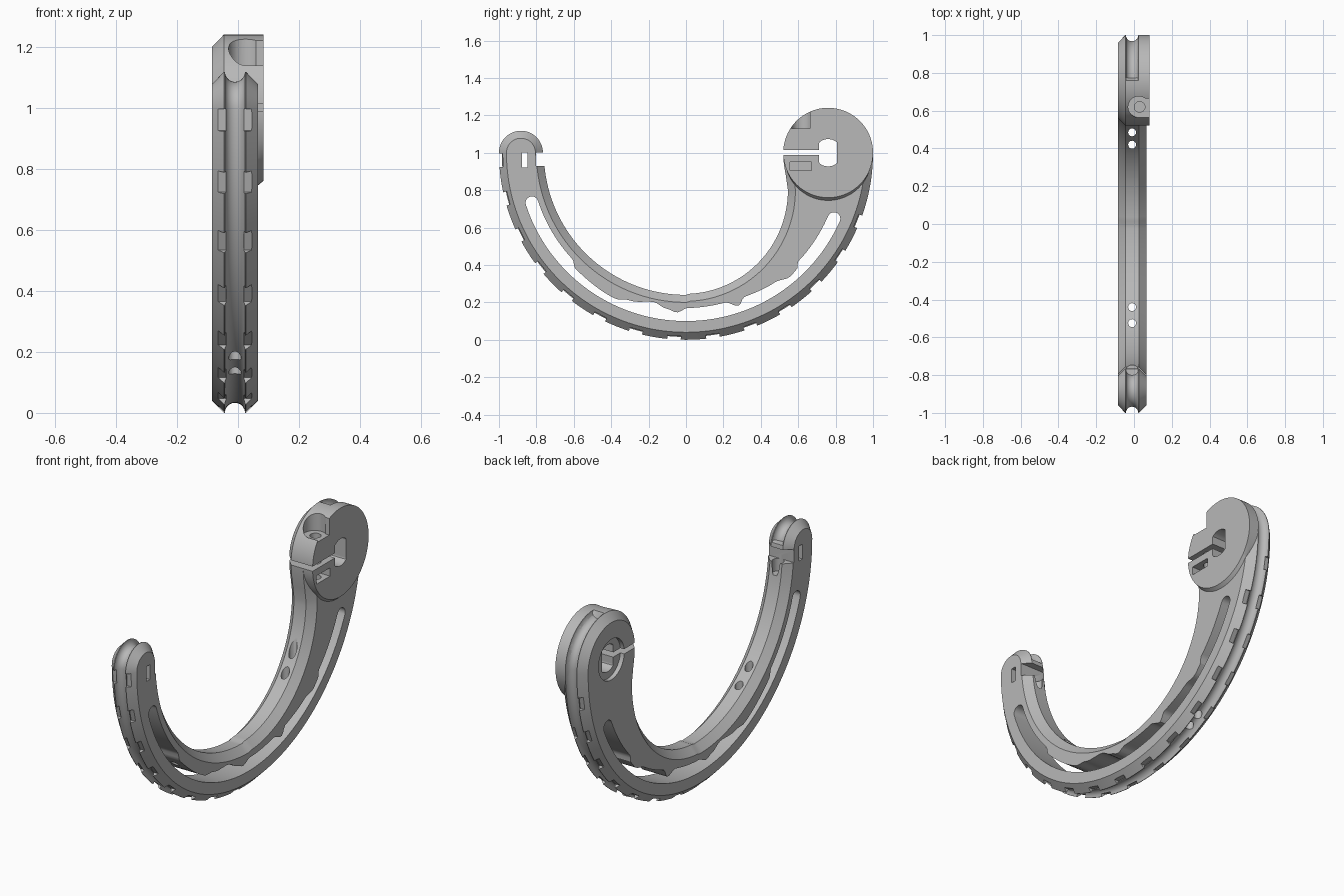
import bpy, bmesh
from math import sin, cos, radians, pi
from mathutils import Matrix, Vector

cube = bpy.data.objects.get("Cube")
if cube:
    bpy.data.objects.remove(cube, do_unlink=True)

grey = bpy.data.materials.new("plain grey")
grey.use_nodes = True
grey.diffuse_color = (0.48, 0.48, 0.48, 1)
grey.node_tree.nodes["Principled BSDF"].inputs["Base Color"].default_value = grey.diffuse_color

MID = -0.01   # centre plane of the hook body
FAR = 0.3     # reach of through cutters


def finish(name, bm):
    bmesh.ops.recalc_face_normals(bm, faces=bm.faces)
    mesh = bpy.data.meshes.new(name)
    bm.to_mesh(mesh)
    bm.free()
    mesh.materials.append(grey)
    ob = bpy.data.objects.new(name, mesh)
    bpy.context.collection.objects.link(ob)
    return ob


def arc(cy, cz, r, a0, a1, n, last=False):
    return [(cy + r * cos(radians(a0 + (a1 - a0) * i / n)),
             cz + r * sin(radians(a0 + (a1 - a0) * i / n))) for i in range(n + last)]


def loft(name, stations):
    """Solid through matching (y, z) loops placed at successive x."""
    bm = bmesh.new()
    rings = [[bm.verts.new((x, y, z)) for y, z in loop] for x, loop in stations]
    for a, b in zip(rings, rings[1:]):
        for i in range(len(a)):
            bm.faces.new((a[i - 1], a[i], b[i], b[i - 1]))
    bm.faces.new(rings[0])
    bm.faces.new(rings[-1])
    return finish(name, bm)


def add_box(bm, lo, hi, turn=None):
    lo, hi = Vector(lo), Vector(hi)
    m = Matrix.Translation((lo + hi) / 2) @ Matrix.Diagonal((*(hi - lo), 1))
    bmesh.ops.create_cube(bm, size=1, matrix=turn @ m if turn else m)


def box(lo, hi):
    bm = bmesh.new()
    add_box(bm, lo, hi)
    return finish("cutter", bm)


def post(x, y, z0, z1, r, n=32):
    bm = bmesh.new()
    bmesh.ops.create_cone(bm, cap_ends=True, segments=n, radius1=r, radius2=r,
                          depth=z1 - z0, matrix=Matrix.Translation((x, y, (z0 + z1) / 2)))
    return finish("cutter", bm)


def combine(target, other, op="DIFFERENCE"):
    mod = target.modifiers.new("combine", "BOOLEAN")
    mod.operation, mod.solver, mod.object = op, "EXACT", other
    bpy.context.view_layer.objects.active = target
    bpy.ops.object.modifier_apply(modifier=mod.name)
    bpy.data.objects.remove(other, do_unlink=True)


# Side outline: outer sweep, clamp hub, inner sweep, hook tip
outer = arc(0, 1, 1, 180, 360, 96)
hub_arc = arc(0.76, 1, 0.24, 0, 180, 48, True)
inner = ([(0.523, 0.94), (0.535, 0.87)] + arc(-0.01, 0.8, 0.555, 0, -90, 36)
         + arc(0, 1, 0.76, -90, -176, 48, True))
tip = arc(-0.8825, 1, 0.1175, 0, 180, 32)
outline = outer + hub_arc + inner + tip
grooved = ([True] * len(outer) + [i < 24 for i in range(len(hub_arc))]
           + [False] * len(inner) + [i > 2 for i in range(len(tip))])


def inset(amount, groove_only=False):
    out = []
    for i, p in enumerate(outline):
        a, b = outline[i - 1], outline[(i + 1) % len(outline)]
        t = Vector((b[0] - a[0], b[1] - a[1])).normalized()
        d = amount if grooved[i] or not groove_only else 0
        out.append((p[0] - t.y * d, p[1] + t.x * d))
    return out


# Hook body: chamfered flanks with a round groove along the outer rim
stations = [(MID - 0.075, inset(0.04)), (MID - 0.036, outline)]
for i in range(11):
    a = pi * i / 10
    stations.append((MID - 0.033 * cos(a), inset(0.033 * sin(a), True)))
stations += [(MID + 0.036, outline), (MID + 0.075, inset(0.04))]
body = loft("hook_body", stations)

# Clamp hub: raised disc on one flank with a sloped foot
foot = [(0.76 + r * cos(a), 1 + r * sin(a)) for a, r in
        ((2 * pi * i / 96, 0.24 + 0.015 * max(0, -sin(2 * pi * i / 96) - 0.4) / 0.6)
         for i in range(96))]
hub = loft("clamp_hub", [(0, arc(0.76, 1, 0.19, 0, 360, 96)),
                         (0.026, arc(0.76, 1, 0.24, 0, 360, 96)),
                         (0.065, foot),
                         (0.083, arc(0.76, 1, 0.24, 0, 360, 96))])
combine(body, hub, "UNION")

# Long window with a wavy inner edge, as (angle, radius) steps
wave = [(198, .832), (223, .832), (226.5, .857), (244, .867), (249, .845), (258, .817),
        (263, .84), (266.6, .855), (270.7, .83), (284.7, .828), (289, .865), (292, .832),
        (304.5, .84), (310, .865), (313.5, .86), (316, .835), (336, .832)]


def wave_radius(a):
    for (a0, r0), (a1, r1) in zip(wave, wave[1:]):
        if a <= a1:
            t = (a - a0) / (a1 - a0)
            return r0 + (r1 - r0) * t * t * (3 - 2 * t)
    return wave[-1][1]


def polar(a, r):
    return (r * cos(radians(a)), 1 + r * sin(radians(a)))


a0, a1 = wave[0][0], wave[-1][0]
window = arc(0, 1, 0.9, a0, a1, 90)
window += arc(*polar(a1, 0.866), 0.034, a1, a1 + 180, 12)
window += [polar(a1 - i * (a1 - a0) / 138, wave_radius(a1 - i * (a1 - a0) / 138)) for i in range(138)]
window += arc(*polar(a0, 0.866), 0.034, a0 + 180, a0 + 360, 12)
combine(body, loft("cutter", [(-FAR, window), (FAR, window)]))

# Grip notches along both outer chamfers
bm = bmesh.new()
for k in range(15):
    angle = 182.3 + 12 * k
    turn = Matrix.Translation((0, 0, 1)) @ Matrix.Rotation(radians(angle), 4, "X")
    for side in (-1, 1):
        if side > 0 and angle > 345:
            continue
        xs = sorted((MID + side * 0.029, MID + side * 0.056))
        add_box(bm, (xs[0], 0.98, -0.036), (xs[1], 1.1, 0.036), turn)
combine(body, finish("cutter", bm))

# Keyed bore, its recess and the clamp slit
key = [(max(0.712, min(0.808, y)), z) for y, z in arc(0.76, 1, 0.073, 0, 360, 64)]
combine(body, loft("cutter", [(-FAR, key), (FAR, key)]))
recess = arc(0.76, 1, 0.11, 0, 360, 64)
combine(body, loft("cutter", [(-FAR, recess), (-0.062, recess)]))
combine(body, box((-FAR, 0.4, 0.988), (FAR, 0.72, 1.014)))

# Clamp screw seat, shaft and nut pocket
combine(body, post(0.025, 0.62, 1.13, 1.4, 0.056))
combine(body, box((0.025, 0.564, 1.13), (FAR, 0.664, 1.4)))
combine(body, post(0.03, 0.62, 0.88, 1.2, 0.028))
combine(body, box((-0.03, 0.555, 0.905), (FAR, 0.67, 0.95)))

# Hook tip opening and latch slot
combine(body, box((-FAR, -0.803, 0.928), (FAR, -0.6, 1.0)))
combine(body, box((-FAR, -0.876, 0.92), (FAR, -0.848, 1.0)))
combine(body, post(MID, -0.775, 0.86, 0.95, 0.03))

# Drain holes through both rims
for y in (0.485, 0.42, -0.44, -0.525):
    combine(body, post(MID, y, -0.1, 0.72, 0.021, 16))

bpy.ops.object.select_all(action="DESELECT")
body.select_set(True)
bpy.context.view_layer.objects.active = body
bpy.ops.object.shade_smooth_by_angle(angle=radians(30))
